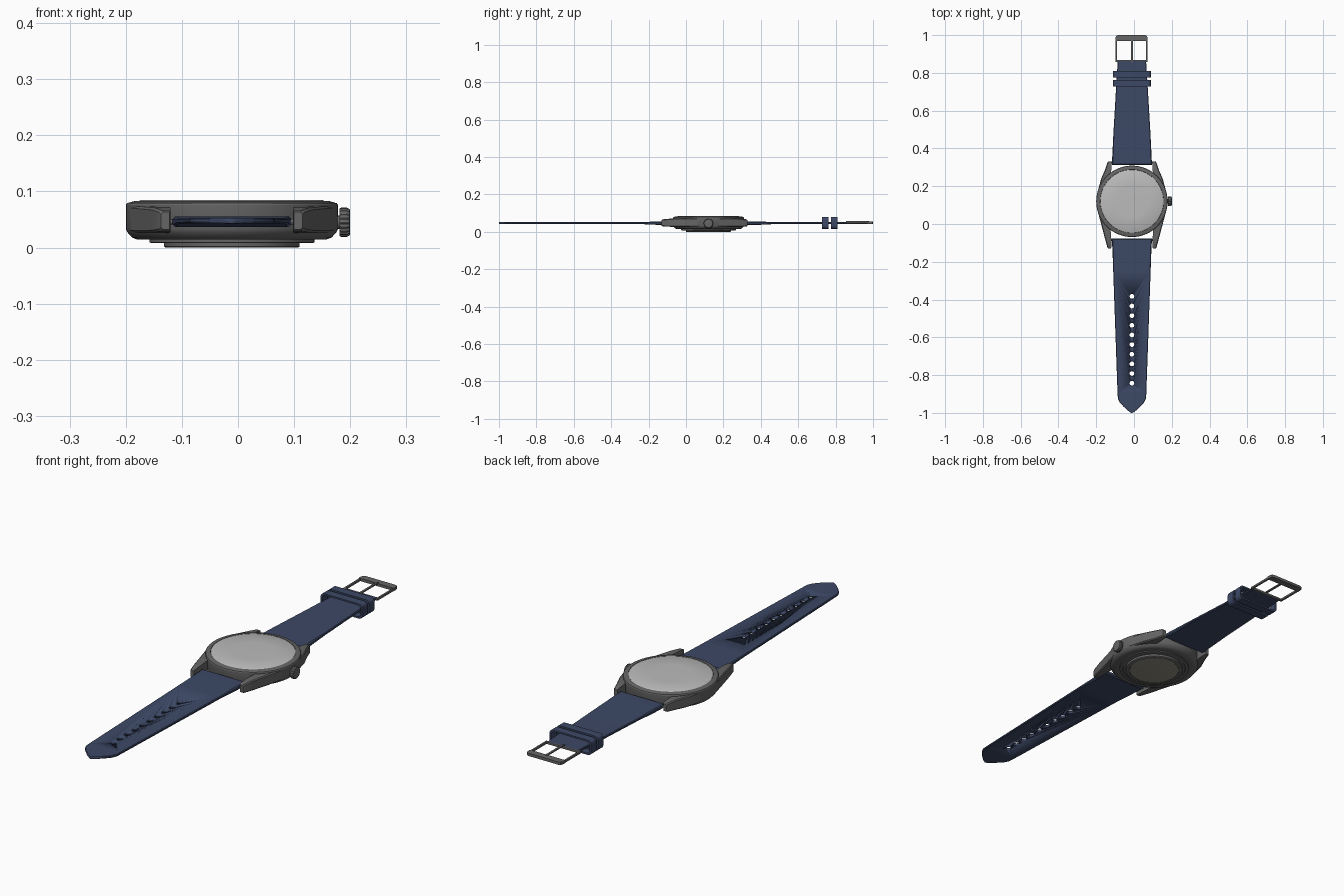
import bpy, bmesh, math
from mathutils import Matrix, Vector

if "Cube" in bpy.data.objects:
    bpy.data.objects.remove(bpy.data.objects["Cube"])

CX, CY = -0.011, 0.12      # centre of the watch case


def material(name, col):
    m = bpy.data.materials.new(name)
    m.diffuse_color = (*col, 1)
    m.use_nodes = True
    m.node_tree.nodes["Principled BSDF"].inputs["Base Color"].default_value = m.diffuse_color
    return m


STEEL = material("dark_steel", (0.13, 0.13, 0.13))
BLUE = material("blue_leather", (0.045, 0.065, 0.13))
BACK = material("warm_steel", (0.27, 0.26, 0.21))
GLASS = material("pale_glass", (0.5, 0.5, 0.5))


def finish(name, bm, mat, smooth=True):
    bmesh.ops.recalc_face_normals(bm, faces=bm.faces)
    me = bpy.data.meshes.new(name)
    bm.to_mesh(me)
    bm.free()
    ob = bpy.data.objects.new(name, me)
    bpy.context.collection.objects.link(ob)
    me.materials.append(mat)
    for o in bpy.context.selected_objects:
        o.select_set(False)
    bpy.context.view_layer.objects.active = ob
    ob.select_set(True)
    if smooth:
        bpy.ops.object.shade_smooth_by_angle(angle=math.radians(30))
    return ob


def loft(bm, rings, closed=False):
    """Skin a list of point rings; cap the ends unless the loft is closed."""
    vs = [[bm.verts.new(p) for p in r] for r in rings]
    n, k = len(rings[0]), len(rings)
    for i in range(k if closed else k - 1):
        a, b = vs[i], vs[(i + 1) % k]
        for j in range(n):
            bm.faces.new((a[j], a[(j + 1) % n], b[(j + 1) % n], b[j]))
    if not closed:
        bm.faces.new(vs[0])
        bm.faces.new(vs[-1])


def lathe(name, prof, mat, mtx, seg=96, flute=0.0):
    """Turn (radius, height) points; flute notches every other pair of sides."""
    bm = bmesh.new()
    rings = []
    for r, z in prof:
        ring = []
        for i in range(seg):
            a = 2 * math.pi * i / seg
            rr = r - (flute if i % 4 > 1 else 0) * (r > 0.02)
            ring.append(mtx @ Vector((rr * math.cos(a), rr * math.sin(a), z)))
        rings.append(ring)
    loft(bm, rings)
    return finish(name, bm, mat)


def box(name, x0, x1, y0, y1, z0, z1, mat, bevel=0.0):
    bm = bmesh.new()
    loft(bm, [[(x0, y, z0), (x1, y, z0), (x1, y, z1), (x0, y, z1)] for y in (y0, y1)])
    if bevel:
        bmesh.ops.bevel(bm, geom=bm.edges[:], offset=bevel, segments=2,
                        profile=0.5, affect='EDGES')
    return finish(name, bm, mat)


def strap(name, sections):
    """Sections are (y, half width, bottom z, top z), with chamfered edges."""
    bm = bmesh.new()
    rings = []
    for y, w, a, b in sections:
        c = (b - a) * 0.25
        pts = [(-w, a + c), (-w + c, a), (w - c, a), (w, a + c),
               (w, b - c), (w - c, b), (-w + c, b), (-w, b - c)]
        rings.append([(CX + x, y, z) for x, z in pts])
    loft(bm, rings)
    return finish(name, bm, BLUE)


at_case = Matrix.Translation((CX, CY, 0))

# Case, bezel, glass and back
lathe("case", [(0.15, 0.014), (0.168, 0.014), (0.178, 0.018), (0.186, 0.027),
               (0.189, 0.033), (0.189, 0.076), (0.187, 0.079), (0.173, 0.083),
               (0.168, 0.083), (0.167, 0.08), (0.15, 0.078)], STEEL, at_case)
lathe("glass", [(0.167, 0.076), (0.167, 0.082), (0.162, 0.0845), (0.08, 0.085),
                (0.002, 0.085)], GLASS, at_case)
lathe("back_ring", [(0.147, 0.016), (0.147, 0.009), (0.143, 0.008), (0.134, 0.008),
                    (0.132, 0.011), (0.11, 0.011)], STEEL, at_case)
lathe("back_rim", [(0.121, 0.013), (0.121, 0.002), (0.118, 0.0), (0.105, 0.0),
                   (0.103, 0.002), (0.1, 0.004)], STEEL, at_case)
lathe("back_plate", [(0.104, 0.006), (0.104, 0.001), (0.1, 0.0005), (0.002, 0.0005)],
      BACK, at_case)

# Fluted crown on the right side
lathe("crown", [(0.012, 0.17), (0.012, 0.181), (0.0245, 0.181), (0.026, 0.184),
                (0.026, 0.194), (0.0235, 0.199), (0.019, 0.2), (0.002, 0.2)], STEEL,
      Matrix.Translation((0, CY, 0.045)) @ Matrix.Rotation(math.pi / 2, 4, 'Y'),
      seg=80, flute=0.0015)

# Four lugs and the spring bars between them
for end, sy, tip in (("front", -1, 0.25), ("back", 1, 0.21)):
    for side, sx in (("left", -1), ("right", 1)):
        bm = bmesh.new()
        secs = [(0.05, 0.182, 0.15, 0.027, 0.074), (0.12, 0.163, 0.115, 0.026, 0.073),
                (tip * 0.8, 0.142, 0.109, 0.027, 0.071), (tip - 0.006, 0.130, 0.109, 0.029, 0.067),
                (tip, 0.126, 0.111, 0.032, 0.063)]
        rings = []
        for d, xo, xi, a, b in secs:
            c = 0.004
            pts = [(xi, a), (xo - c, a), (xo, a + c), (xo, b - c), (xo - c, b), (xi, b)]
            rings.append([(CX + sx * x, CY + sy * d, z) for x, z in pts])
        loft(bm, rings)
        finish(f"{end}_{side}_lug", bm, STEEL)
    lathe(f"{end}_spring_bar", [(0.005, -0.115), (0.005, 0.115)], STEEL,
          Matrix.Translation((CX, CY + sy * 0.205, 0.046)) @ Matrix.Rotation(math.pi / 2, 4, 'Y'),
          seg=16)

# Long strap half with pointed tip
long_strap = strap("long_strap", [
    (-0.078, 0.105, 0.041, 0.051), (-0.083, 0.106, 0.037, 0.055), (-0.14, 0.103, 0.037, 0.055),
    (-0.25, 0.099, 0.042, 0.053), (-0.9, 0.076, 0.043, 0.053), (-0.925, 0.074, 0.043, 0.053),
    (-0.945, 0.064, 0.043, 0.053), (-0.965, 0.046, 0.043, 0.053),
    (-0.985, 0.025, 0.043, 0.053), (-0.996, 0.010, 0.043, 0.053), (-1.0, 0.003, 0.043, 0.053)])

# Row of ten holes
bm = bmesh.new()
for i in range(10):
    bmesh.ops.create_cone(bm, cap_ends=True, segments=20, radius1=0.0125, radius2=0.0125, depth=0.1,
                          matrix=Matrix.Translation((CX, -0.383 - 0.0511 * i, 0.048)))
cutter = finish("hole_cutter", bm, BLUE)
cutter.hide_render = True
mod = long_strap.modifiers.new("holes", 'BOOLEAN')
mod.operation, mod.solver, mod.object = 'DIFFERENCE', 'EXACT', cutter
bpy.context.view_layer.objects.active = long_strap
bpy.ops.object.modifier_apply(modifier="holes")
bpy.data.objects.remove(cutter)

# Short strap half
strap("short_strap", [
    (0.313, 0.105, 0.041, 0.051), (0.318, 0.106, 0.037, 0.055), (0.38, 0.103, 0.037, 0.055),
    (0.48, 0.098, 0.042, 0.053), (0.72, 0.084, 0.042, 0.053), (0.862, 0.075, 0.043, 0.053)])

# Two keeper loops around the short strap
for i, y in enumerate((0.745, 0.793)):
    def ring(yy, hw, hh):
        r, out = min(0.016, hh * 0.7), []
        for q, (sx, sz) in enumerate(((1, 1), (-1, 1), (-1, -1), (1, -1))):
            for k in range(6):
                a = math.pi / 2 * (q + k / 5)
                out.append((CX + sx * (hw - r) + r * math.cos(a), yy,
                            0.048 + sz * (hh - r) + r * math.sin(a)))
        return out
    bm = bmesh.new()
    loft(bm, [ring(y - 0.018, 0.1, 0.032), ring(y + 0.018, 0.1, 0.032),
              ring(y + 0.018, 0.093, 0.025), ring(y - 0.018, 0.093, 0.025)], closed=True)
    finish(f"keeper_loop_{i + 1}", bm, BLUE)

# Buckle frame, hinge bar and prong
BX = -0.013
for side, sx in (("left", -1), ("right", 1)):
    xs = sorted((BX + sx * 0.085, BX + sx * 0.076))
    box(f"buckle_{side}_arm", *xs, 0.858, 0.985, 0.043, 0.053, STEEL, 0.002)
bm = bmesh.new()
outline = [(-0.085, 0.97), (0.085, 0.97), (0.085, 0.986), (0.081, 0.996), (0.072, 1.0),
           (-0.072, 1.0), (-0.081, 0.996), (-0.085, 0.986)]
loft(bm, [[(BX + x, y, z) for x, y in outline] for z in (0.043, 0.055)])
finish("buckle_end_bar", bm, STEEL)
box("buckle_hinge_bar", BX - 0.08, BX + 0.08, 0.858, 0.868, 0.043, 0.053, STEEL, 0.002)
box("buckle_prong", CX - 0.005, CX + 0.005, 0.855, 0.978, 0.052, 0.058, STEEL, 0.0015)
